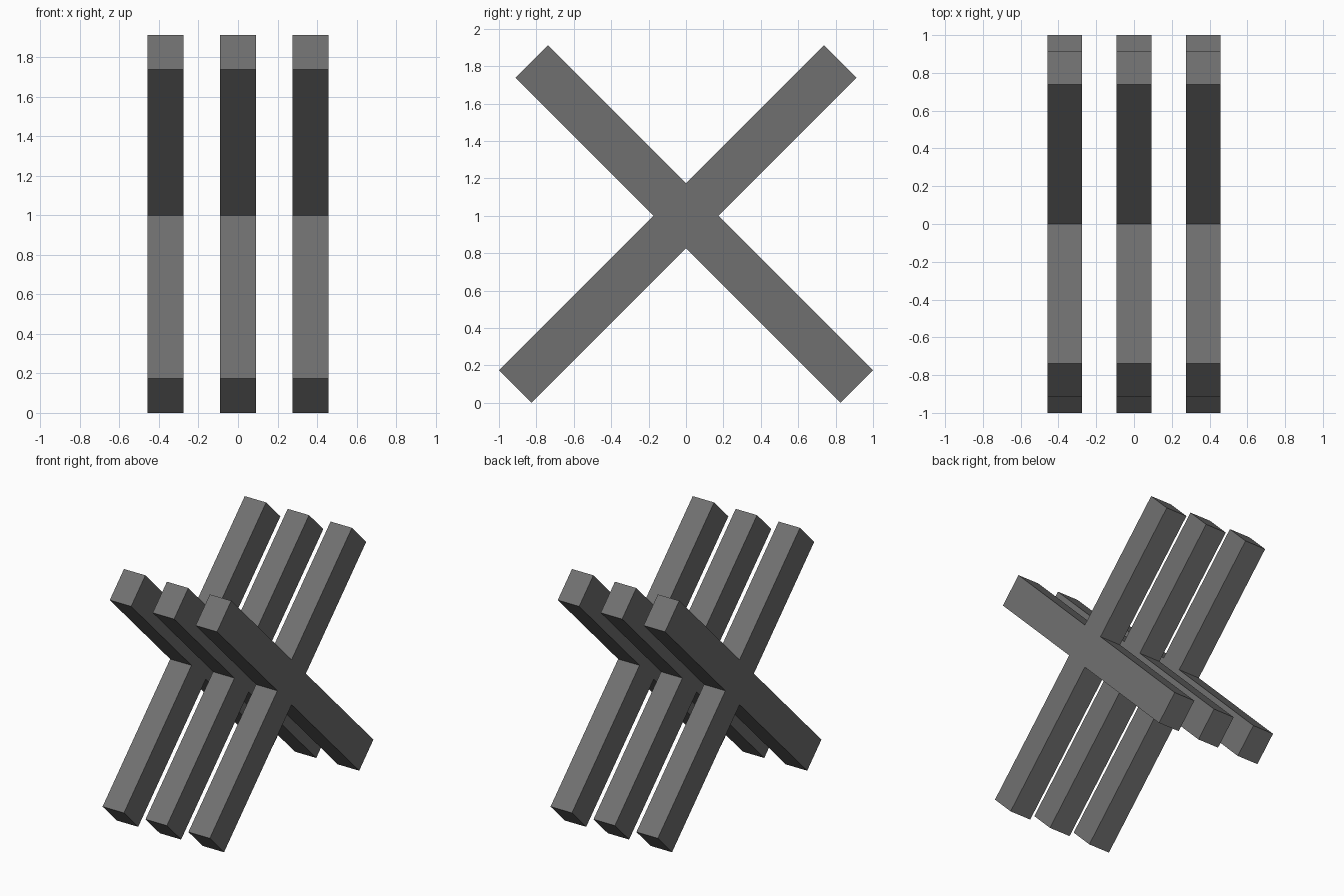
import bpy, bmesh

if "Cube" in bpy.data.objects:
    bpy.data.objects.remove(bpy.data.objects["Cube"])

A = 0.087        # half of a square-cut end, measured along y or z
TOP = 0.825      # y of the upper end centres
WIDTH = 0.183    # thickness of each cross along x
PITCH = 0.3675   # spacing between crosses

# Dark grey finish
dark = bpy.data.materials.new("dark_grey")
dark.diffuse_color = (0.163, 0.163, 0.163, 1)
dark.use_nodes = True
dark.node_tree.nodes["Principled BSDF"].inputs["Base Color"].default_value = dark.diffuse_color

# Right half of the cross outline (y, z), mirrored for the left half
right = [(TOP - A, 1 + TOP + A), (TOP + A, 1 + TOP - A), (2 * A, 1),
         (1, 2 * A), (1 - 2 * A, 0)]
outline = ([(0, 1 + 2 * A)] + right + [(0, 1 - 2 * A)]
           + [(-y, z) for y, z in reversed(right)])


def crossed_beams(name, x):
    """Extrude the cross outline along x."""
    bm = bmesh.new()
    face = bm.faces.new([bm.verts.new((x - WIDTH / 2, y, z)) for y, z in outline])
    ext = bmesh.ops.extrude_face_region(bm, geom=[face], use_keep_orig=True)
    verts = [g for g in ext["geom"] if isinstance(g, bmesh.types.BMVert)]
    bmesh.ops.translate(bm, verts=verts, vec=(WIDTH, 0, 0))
    bmesh.ops.recalc_face_normals(bm, faces=bm.faces)
    mesh = bpy.data.meshes.new(name)
    bm.to_mesh(mesh)
    bm.free()
    mesh.materials.append(dark)
    bpy.context.collection.objects.link(bpy.data.objects.new(name, mesh))


# Three identical crosses side by side
for name, i in (("left", -1), ("middle", 0), ("right", 1)):
    crossed_beams(name + "_crossed_beams", i * PITCH)
